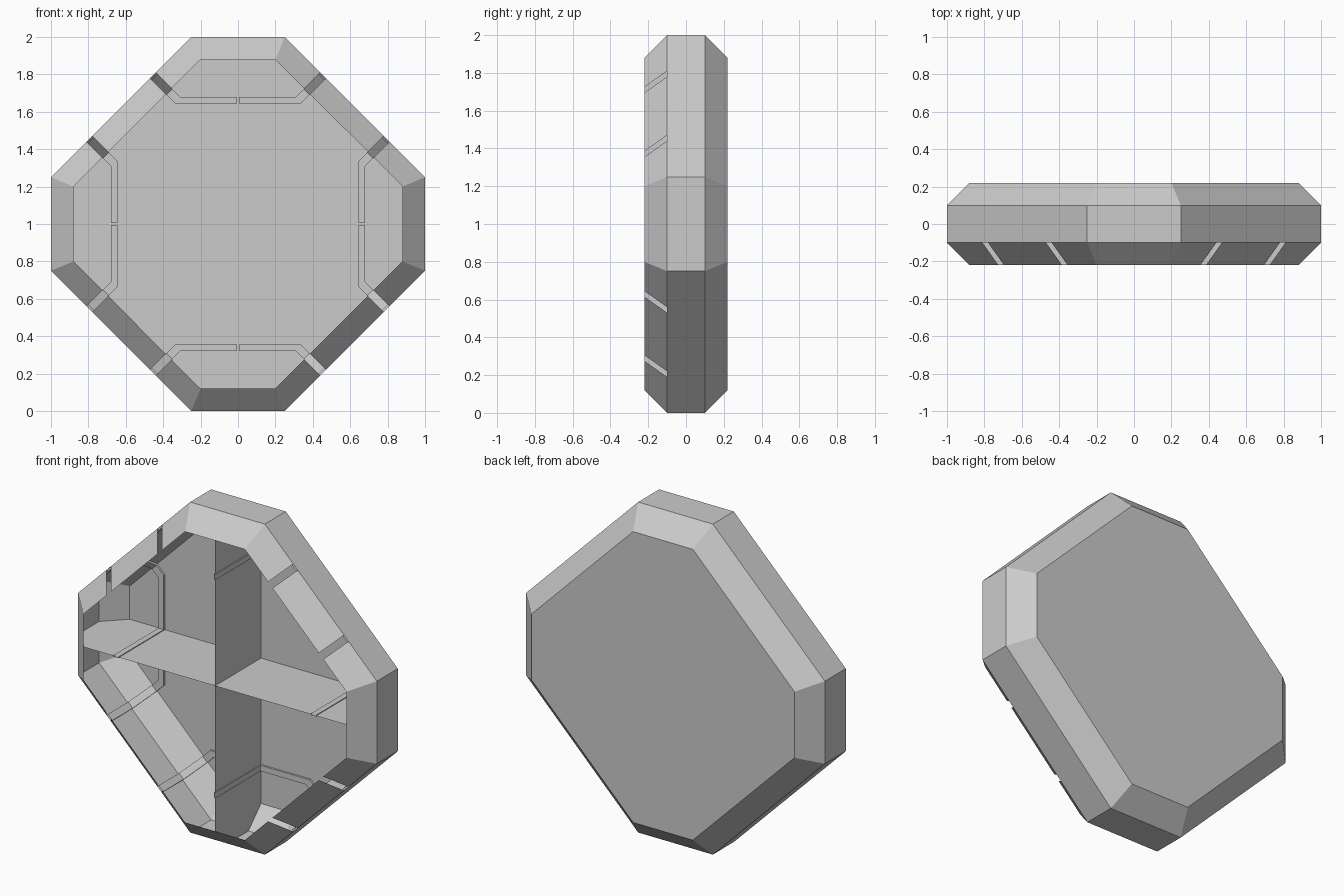
import bpy, bmesh
from mathutils import Vector

if "Cube" in bpy.data.objects:
    bpy.data.objects.remove(bpy.data.objects["Cube"])

RIM, BACK = 0.1, 0.22        # half depths of the rim band and of the whole panel
LO, HI = 0.643, 0.678        # straight run of the groove
DLO, DHI = 0.31, 0.37        # diagonal run of the groove
DEPTH, SEAM = 0.012, 0.005   # groove depth outside / along the dividers
DIAG = 2 ** 0.5

outer = [(0, 1), (0.25, 1), (1, 0.25), (1, 0)]
inner = [(0, 0.88), (0.2, 0.88), (0.88, 0.2), (0.88, 0)]


def in_groove(c):
    """True if a point lies in the groove around either end cap."""
    for a, b in ((c.x, c.z), (c.z, c.x)):
        main = b < LO or b - a < DLO
        cap = b > HI and b - a > DHI
        if not main and not cap:
            return True
    return False


# One quarter: bevelled rim, back plate and the two dividers; front left open
bm = bmesh.new()
rings = [[bm.verts.new((u, y, v)) for u, v in pts]
         for pts, y in ((inner, -BACK), (outer, -RIM), (outer, RIM), (inner, BACK))]
front_mid = bm.verts.new((0, -BACK, 0))
back_mid = bm.verts.new((0, BACK, 0))
for r0, r1 in zip(rings, rings[1:]):
    for i in range(3):
        bm.faces.new((r0[i], r0[i + 1], r1[i + 1], r1[i]))
bm.faces.new(rings[3] + [back_mid])
for i in (0, 3):
    bm.faces.new([front_mid] + [r[i] for r in rings] + [back_mid])

# Score the groove outline into the surfaces
cuts = [((0, 0, 1), LO), ((0, 0, 1), HI), ((1, 0, 0), LO), ((1, 0, 0), HI)]
for d in (DLO, DHI, -DLO, -DHI):
    cuts.append(((-1, 0, 1), d))
for n, d in cuts:
    n = Vector(n)
    bmesh.ops.bisect_plane(bm, geom=bm.verts[:] + bm.edges[:] + bm.faces[:], dist=1e-5,
                           plane_co=n * d / n.length_squared, plane_no=n.normalized())
bmesh.ops.recalc_face_normals(bm, faces=bm.faces[:])

# The groove is an open slot in the front bevel
slots = [f for f in bm.faces
         if in_groove(f.calc_center_median()) and f.calc_center_median().y < -RIM - 0.01]
bmesh.ops.delete(bm, geom=slots, context='FACES')

# Sink the rest of the groove
groove = [f for f in bm.faces if in_groove(f.calc_center_median())]
ext = bmesh.ops.extrude_face_region(bm, geom=groove)
for v in [g for g in ext['geom'] if isinstance(g, bmesh.types.BMVert)]:
    x, y, z = v.co
    r, dr, dy = (x + z) / DIAG, 0, 0
    on_divider = x < 1e-4 or z < 1e-4
    if abs(y - BACK) < 1e-4:
        dy = -DEPTH
        if r > 1.08 / DIAG - 1e-3:
            dr = -0.41 * DEPTH
    elif not on_divider:
        dr = -DEPTH
        if y > 0:
            dy = -0.41 * DEPTH
    v.co += Vector((dr / DIAG, dy, dr / DIAG))
    if x < 1e-4:
        v.co.x += SEAM
    if z < 1e-4:
        v.co.z += SEAM

# Keep the front ends of the groove open
ends = [f for f in bm.faces
        if all(abs(v.co.y + BACK) < 1e-4 for v in f.verts)
        or all(abs(v.co.y + RIM) < 1e-4 for v in f.verts)]
bmesh.ops.delete(bm, geom=ends, context='FACES')
bmesh.ops.dissolve_limit(bm, angle_limit=0.01, verts=bm.verts[:], edges=bm.edges[:])

mesh = bpy.data.meshes.new("octagonal_panel")
bm.to_mesh(mesh)
bm.free()

# Mirror the quarter to all four sides
panel = bpy.data.objects.new("octagonal_panel", mesh)
panel.location.z = 1
bpy.context.collection.objects.link(panel)
mod = panel.modifiers.new("four_way", 'MIRROR')
mod.use_axis = (True, False, True)
mod.use_mirror_merge = False
